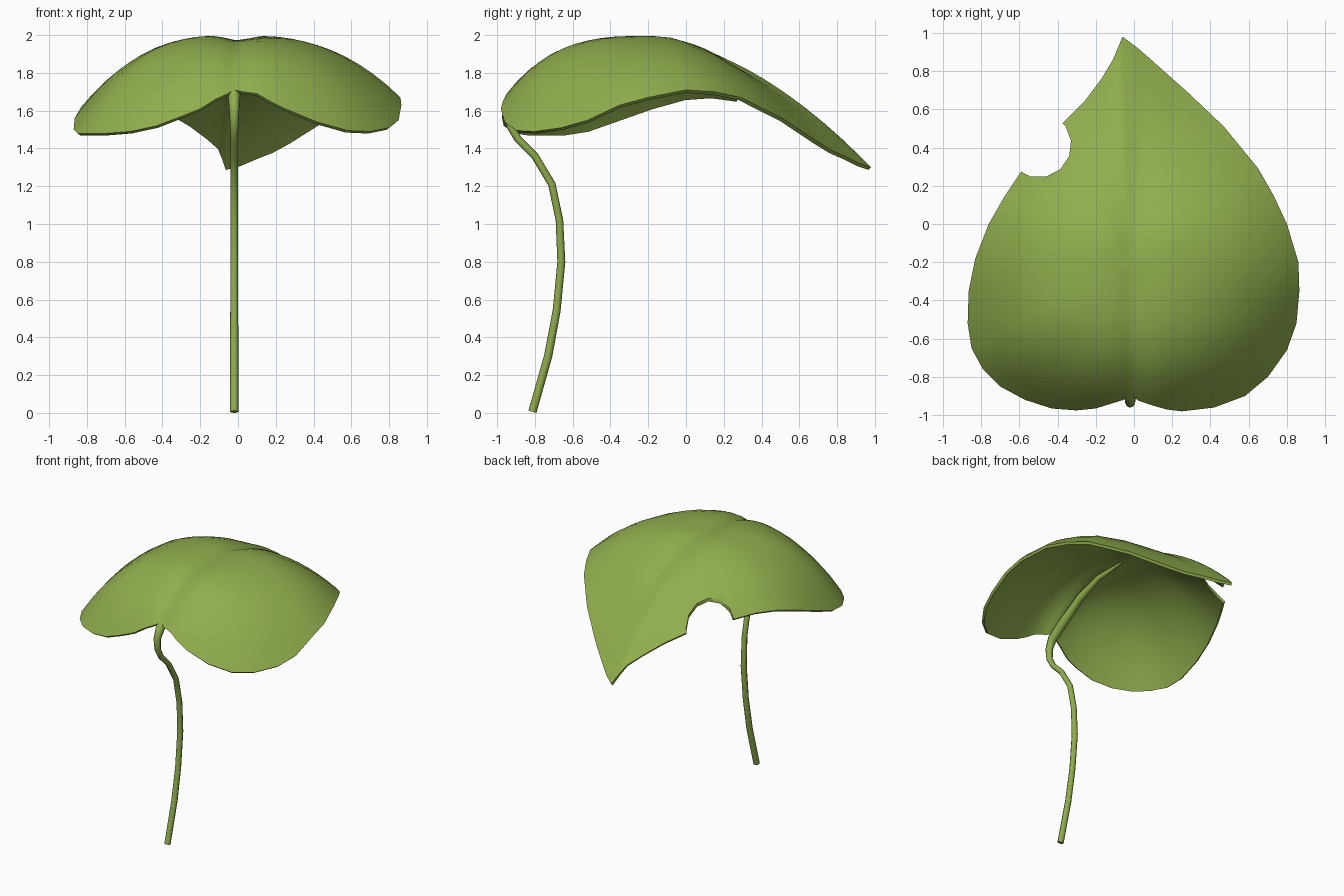
import bpy, bmesh, math

if "Cube" in bpy.data.objects:
    bpy.data.objects.remove(bpy.data.objects["Cube"])

green = bpy.data.materials.new("leaf green")
green.diffuse_color = (0.28, 0.42, 0.075, 1)
green.use_nodes = True
green.node_tree.nodes["Principled BSDF"].inputs["Base Color"].default_value = green.diffuse_color


def finish(ob, angle):
    ob.data.materials.clear()
    ob.data.materials.append(green)
    bpy.ops.object.select_all(action='DESELECT')
    bpy.context.view_layer.objects.active = ob
    ob.select_set(True)
    bpy.ops.object.shade_smooth_by_angle(angle=math.radians(angle))


# Leaf margin (x, y, z), counter-clockwise from the tip
margin = [
    (-.06, .98, 1.30), (-.085, .92, 1.36), (-.11, .86, 1.41), (-.17, .76, 1.46),
    (-.26, .64, 1.53), (-.38, .52, 1.60), (-.48, .40, 1.64), (-.58, .29, 1.66),
    (-.68, .14, 1.68), (-.76, 0, 1.67), (-.83, -.18, 1.62), (-.865, -.35, 1.56),
    (-.87, -.52, 1.50), (-.85, -.65, 1.48), (-.79, -.76, 1.48), (-.70, -.85, 1.48),
    (-.57, -.92, 1.49), (-.43, -.965, 1.52), (-.30, -.975, 1.57), (-.20, -.965, 1.61),
    (-.12, -.94, 1.66), (-.055, -.92, 1.69), (-.02, -.89, 1.71), (.025, -.925, 1.70),
    (.10, -.95, 1.69), (.17, -.97, 1.65), (.25, -.98, 1.61), (.42, -.96, 1.54),
    (.58, -.90, 1.495), (.70, -.80, 1.49), (.80, -.66, 1.51), (.85, -.52, 1.55),
    (.865, -.35, 1.63), (.86, -.20, 1.67), (.80, 0, 1.71), (.73, .15, 1.70),
    (.65, .29, 1.67), (.47, .51, 1.56), (.28, .69, 1.44), (.19, .77, 1.39),
    (.10, .85, 1.355), (.02, .92, 1.32),
]
CX, CY, CZ, RINGS = -.01, -.2, 2.0, 12


def groove(x, t):
    return -.028 * math.exp(-(x / .085) ** 2) * (1 - t ** 4)


# Domed blade: rings shrinking from the margin to the crown
bm = bmesh.new()
crown = bm.verts.new((CX, CY, CZ + groove(CX, 0)))
rings = []
for i in range(1, RINGS + 1):
    t = i / RINGS
    ring = []
    for x, y, z in margin:
        dx, dy = x - CX, y - CY
        back = max(0, dy / math.hypot(dx, dy))
        front = max(0, -dy / math.hypot(dx, dy))
        power = 2.6 - .8 * back ** 2 + .6 * front
        px = CX + dx * t
        pz = CZ + (z - CZ) * t ** power + groove(px, t)
        ring.append(bm.verts.new((px, CY + dy * t, pz)))
    rings.append(ring)
n = len(margin)
for k in range(n):
    j = (k + 1) % n
    bm.faces.new((crown, rings[0][k], rings[0][j]))
    for a, b in zip(rings, rings[1:]):
        bm.faces.new((a[k], b[k], b[j], a[j]))
mesh = bpy.data.meshes.new("leaf_blade")
bm.to_mesh(mesh)
bm.free()
leaf = bpy.data.objects.new("leaf_blade", mesh)
bpy.context.collection.objects.link(leaf)

# Bite hole cutter
bpy.ops.mesh.primitive_cylinder_add(vertices=13, radius=.172, depth=2, location=(-.5, .415, 1.7))
cutter = bpy.context.object
cutter.name = "bite_cutter"
cutter.hide_render = True

# Give the blade thickness and take the bite
bpy.context.view_layer.objects.active = leaf
solid = leaf.modifiers.new("thickness", 'SOLIDIFY')
solid.thickness = .02
solid.offset = -1
bite = leaf.modifiers.new("bite", 'BOOLEAN')
bite.operation = 'DIFFERENCE'
bite.solver = 'EXACT'
bite.object = cutter
for name in ("thickness", "bite"):
    bpy.ops.object.modifier_apply(modifier=name)
bpy.data.objects.remove(cutter)
finish(leaf, 50)

# Stem running up into the rib under the blade: (y, z, radius)
path = [
    (-.813, .006, .022), (-.73, .30, .022), (-.685, .54, .021), (-.66, .80, .021),
    (-.67, 1.02, .020), (-.71, 1.21, .020), (-.80, 1.36, .020), (-.89, 1.45, .020),
    (-.93, 1.52, .022), (-.935, 1.60, .026), (-.90, 1.67, .032), (-.80, 1.735, .034),
    (-.60, 1.865, .028), (-.40, 1.935, .020), (-.15, 1.95, .008),
]
curve = bpy.data.curves.new("stem", 'CURVE')
curve.dimensions = '3D'
curve.bevel_depth = 1
curve.bevel_resolution = 2
curve.use_fill_caps = True
spline = curve.splines.new('POLY')
spline.points.add(len(path) - 1)
for p, (y, z, r) in zip(spline.points, path):
    p.co = (-.02, y, z, 1)
    p.radius = r
stem = bpy.data.objects.new("stem", curve)
bpy.context.collection.objects.link(stem)
bpy.ops.object.select_all(action='DESELECT')
bpy.context.view_layer.objects.active = stem
stem.select_set(True)
bpy.ops.object.convert(target='MESH')
finish(bpy.context.object, 50)
